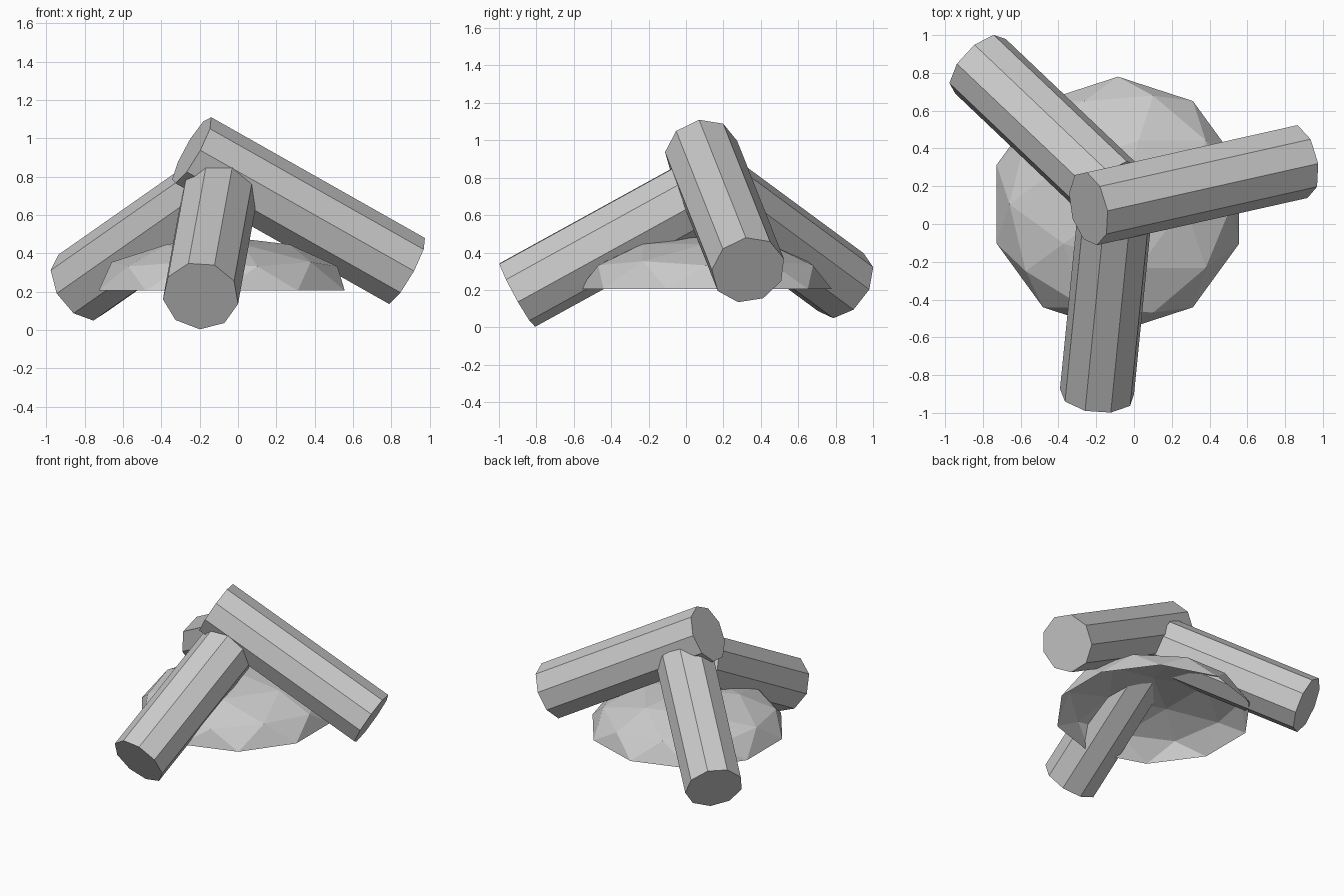
import bpy, bmesh
from math import cos, sin, pi, radians
from mathutils import Vector, Matrix

if "Cube" in bpy.data.objects:
    bpy.data.objects.remove(bpy.data.objects["Cube"])

SIDES, RADIUS = 9, 0.2


def make_object(name, bm):
    mesh = bpy.data.meshes.new(name)
    bm.to_mesh(mesh)
    bm.free()
    obj = bpy.data.objects.new(name, mesh)
    bpy.context.collection.objects.link(obj)
    return obj


def log(name, foot, direction, length, phase):
    """Nine-sided log from its outer foot up along direction; phase turns the corners."""
    bm = bmesh.new()
    foot, axis = Vector(foot), Vector(direction).normalized()
    side = axis.cross(Vector((0, 0, 1))).normalized()
    up = side.cross(axis)
    rings = []
    for end in (foot, foot + axis * length):
        ring = []
        for i in range(SIDES):
            a = radians(phase) + 2 * pi * i / SIDES
            ring.append(bm.verts.new(end + RADIUS * (cos(a) * side + sin(a) * up)))
        rings.append(ring)
    low, high = rings
    for i in range(SIDES):
        j = (i + 1) % SIDES
        bm.faces.new((low[i], low[j], high[j], high[i]))
    bm.faces.new(low)
    bm.faces.new(high)
    bmesh.ops.recalc_face_normals(bm, faces=bm.faces)
    return make_object(name, bm)


# Three logs leaning on each other
log("front_log", (-0.195, -0.903, 0.178), (0.10, 1, 0.55), 1.065, 26)
log("right_log", (0.875, 0.333, 0.307), (-1.115, -0.25, 0.63), 1.305, 20)
log("back_log", (-0.825, 0.845, 0.227), (1, -0.95, 0.70), 1.09, 28)

# Ember mound: open, flattened upper half of an icosphere
bm = bmesh.new()
bmesh.ops.create_icosphere(bm, subdivisions=2, radius=1)
lower = [f for f in bm.faces if f.calc_center_median().z < 0]
bmesh.ops.delete(bm, geom=lower, context='FACES')
bm.transform(Matrix.Translation((-0.085, 0.105, 0.205)) @ Matrix.Diagonal((0.675, 0.675, 0.283, 1)))
make_object("ember_mound", bm)
